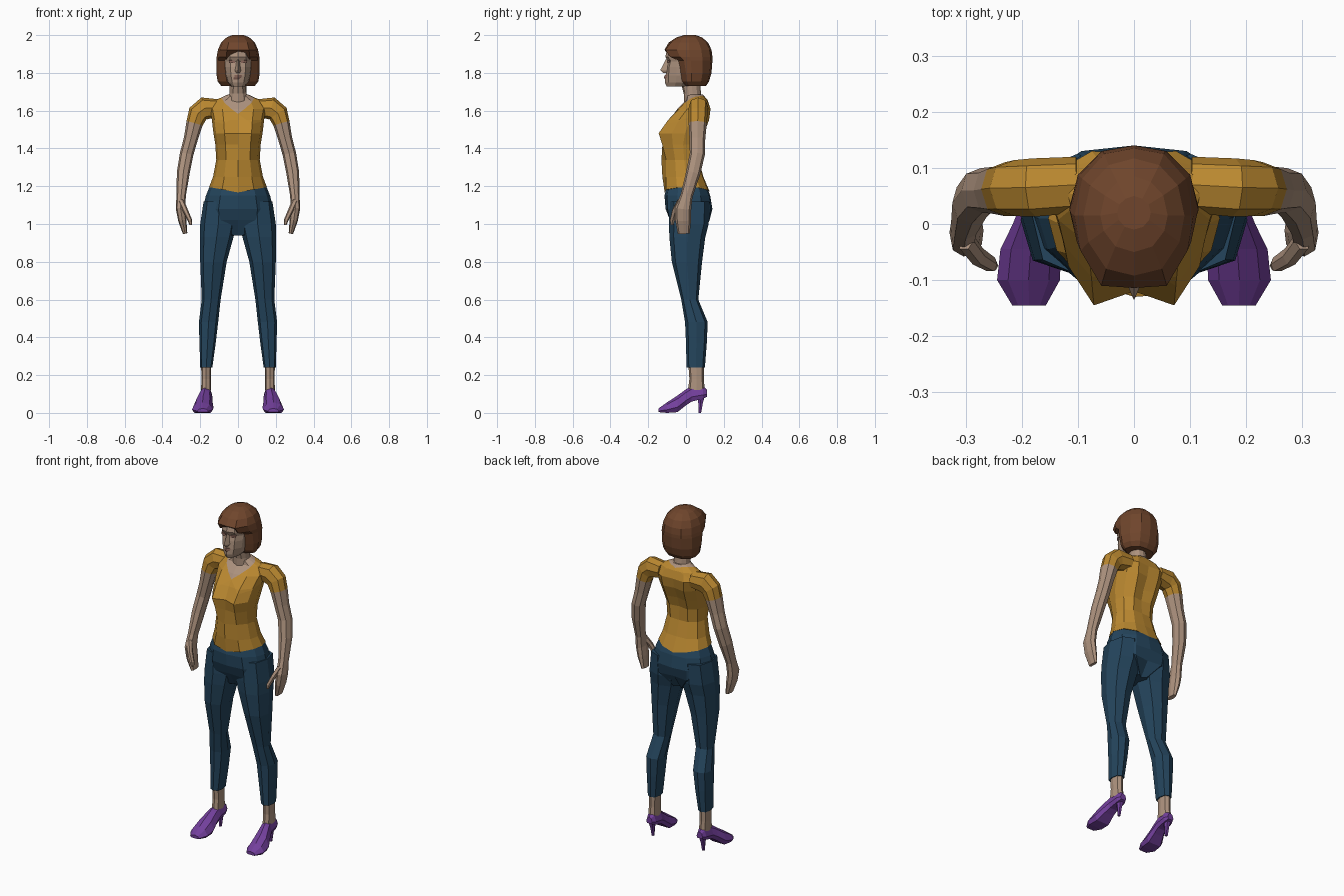
import bpy, bmesh, math
from mathutils import Vector


def mat(name, r, g, b):
    m = bpy.data.materials.new(name)
    m.diffuse_color = (r, g, b, 1)
    return m


SKIN = mat("skin", .42, .29, .21)
SHIRT = mat("mustard", .50, .25, .03)
DENIM = mat("navy", .018, .06, .11)
HAIR = mat("brown", .16, .06, .025)
PURPLE = mat("purple", .17, .05, .33)
LIP = mat("lip", .25, .13, .10)


def loft(name, rings, mats, split=None, mirror=False, edit=None):
    """Skin a list of point rings; segments from index split use the second material."""
    bm = bmesh.new()
    vs = [[bm.verts.new(p) for p in r] for r in rings]
    n = len(vs[0])
    for k in range(len(vs) - 1):
        for i in range(n):
            j = (i + 1) % n
            f = bm.faces.new((vs[k][i], vs[k][j], vs[k + 1][j], vs[k + 1][i]))
            f.material_index = int(split is not None and k >= split)
    bm.faces.new(vs[0])
    bm.faces.new(vs[-1]).material_index = int(split is not None)
    if edit:
        edit(bm)
    bmesh.ops.recalc_face_normals(bm, faces=bm.faces[:])
    me = bpy.data.meshes.new(name)
    bm.to_mesh(me)
    bm.free()
    ob = bpy.data.objects.new(name, me)
    bpy.context.collection.objects.link(ob)
    for m in mats:
        me.materials.append(m)
    if mirror:
        ob.modifiers.new("mirror", 'MIRROR').use_mirror_merge = False
    return ob


def body_ring(z, w, yf, ym, ys, ykm, yk):
    """Symmetric 12-sided section: front centre, front, side, back, back centre."""
    half = [(.55 * w, ym), (.9 * w, (ym + ys) / 2), (w, ys),
            (.87 * w, ys + .6 * (ykm - ys)), (.5 * w, ykm)]
    return ([(0, yf, z)] + [(x, y, z) for x, y in half] + [(0, yk, z)]
            + [(-x, y, z) for x, y in reversed(half)])


def oval(n, p=.8):
    for i in range(n):
        c, s = math.cos(math.tau * i / n), math.sin(math.tau * i / n)
        yield math.copysign(abs(c) ** p, c), math.copysign(abs(s) ** p, s)


def box_ring(z, xi, xo, yf, yb, n=8):
    """Horizontal rounded section given by its bounds."""
    return [((xi + xo) / 2 + c * (xo - xi) / 2, (yf + yb) / 2 + s * (yb - yf) / 2, z)
            for c, s in oval(n)]


def tube(path, n=8):
    """Rings square to a path of (x, y, z, radius across, radius front to back)."""
    pts = [Vector(p[:3]) for p in path]
    out = []
    for i, p in enumerate(path):
        t = (pts[min(i + 1, len(pts) - 1)] - pts[max(i - 1, 0)]).normalized()
        u = Vector((0, 1, 0)).cross(t).normalized()
        v = t.cross(u)
        out.append([pts[i] + u * c * p[3] + v * s * p[4] for c, s in oval(n, .85)])
    return out


# Shirt torso, with dipped hem and V neck cut in skin colour
def shape_torso(bm):
    for v in bm.verts:
        if v.co.z < 1.2:
            v.co.z -= .028 * (1 - abs(v.co.x) / .15)
    start, normals = Vector((0, -.08, 1.575)), [Vector((s * .42, -.5, 1)) for s in (1, -1)]
    for nrm in normals:
        faces = [f for f in bm.faces if f.calc_center_median().z > 1.5]
        geom = faces + list({e for f in faces for e in f.edges}) + list({v for f in faces for v in f.verts})
        bmesh.ops.bisect_plane(bm, geom=geom, plane_co=start, plane_no=nrm)
    for f in bm.faces:
        c = f.calc_center_median()
        x_side = normals[1] if c.x > 0 else normals[0]
        f.material_index = int((c - start).dot(x_side) > 0)


loft("shirt_torso", [body_ring(*r) for r in (
    (1.195, .153, -.113, -.105, .01, .115, .127),
    (1.25, .132, -.125, -.105, .0, .088, .092),
    (1.34, .115, -.13, -.105, -.01, .065, .067),
    (1.42, .12, -.12, -.125, -.015, .072, .063),
    (1.48, .13, -.12, -.145, -.005, .095, .08),
    (1.55, .138, -.088, -.095, .02, .122, .112),
    (1.61, .15, -.045, -.035, .05, .13, .125),
    (1.655, .12, .0, .005, .055, .11, .115),
    (1.685, .055, .0, .01, .045, .085, .09))], [SHIRT, SKIN], edit=shape_torso)

# Neck
loft("neck", [body_ring(*r) for r in (
    (1.64, .058, -.01, .0, .04, .085, .09),
    (1.69, .046, -.012, -.005, .035, .075, .08),
    (1.78, .045, -.035, -.025, .025, .065, .07))], [SKIN])

# Head and face
loft("face", [body_ring(*r) for r in (
    (1.727, .034, -.102, -.092, -.03, .0, .0),
    (1.75, .055, -.112, -.092, -.015, .03, .03),
    (1.785, .067, -.108, -.092, -.01, .05, .05),
    (1.83, .073, -.102, -.09, -.01, .06, .06),
    (1.86, .075, -.096, -.082, -.01, .06, .06),
    (1.885, .076, -.109, -.095, -.01, .06, .06),
    (1.94, .07, -.098, -.085, -.01, .06, .06))], [SKIN])
loft("nose", [[(-.008, -.09, 1.87), (0, -.106, 1.872), (.008, -.09, 1.87)],
              [(-.02, -.09, 1.81), (0, -.136, 1.815), (.02, -.09, 1.81)],
              [(-.016, -.09, 1.80), (0, -.12, 1.80), (.016, -.09, 1.80)]], [SKIN])
loft("lips", [[(-.024, -.096, z), (0, y, z), (.024, -.096, z), (0, -.09, z)]
              for z, y in ((1.766, -.111), (1.776, -.118), (1.788, -.112))], [LIP])
# Eyelids
loft("eye", [[(x, -.088, 1.857), (x, y, 1.852), (x, y, 1.866), (x, -.08, 1.868)]
             for x, y in ((.017, -.097), (.032, -.097), (.048, -.088))], [LIP], mirror=True)

# Bobbed hair with overhanging fringe
loft("hair", [body_ring(*r) for r in (
    (1.73, .088, .0, .0, .035, .10, .105),
    (1.755, .108, -.015, -.02, .03, .115, .122),
    (1.80, .115, -.025, -.03, .03, .125, .135),
    (1.865, .115, -.035, -.045, .025, .13, .14),
    (1.885, .113, -.06, -.085, .02, .13, .14),
    (1.922, .106, -.114, -.11, .015, .125, .135),
    (1.96, .09, -.092, -.08, .015, .105, .117),
    (1.988, .06, -.05, -.04, .015, .075, .085),
    (2.0, .03, -.01, -.005, .02, .045, .05))], [HAIR])

# Arms: sleeve in the first segments, then bare arm and hand
loft("arm", tube((
    (.10, .07, 1.615, .045, .05), (.178, .065, 1.612, .06, .052),
    (.212, .064, 1.585, .054, .05), (.23, .062, 1.533, .044, .048),
    (.25, .06, 1.45, .037, .042), (.272, .06, 1.37, .036, .04),
    (.29, .038, 1.27, .034, .038), (.301, .003, 1.15, .025, .032),
    (.304, -.015, 1.08, .025, .043), (.295, -.015, 1.02, .022, .042),
    (.28, -.012, .95, .012, .032))), [SHIRT, SKIN], split=3, mirror=True)
loft("thumb", tube((
    (.30, -.03, 1.12, .015, .018), (.278, -.058, 1.07, .014, .017),
    (.255, -.072, 1.02, .012, .014), (.249, -.074, .995, .007, .008)), 6), [SKIN], mirror=True)

# Trousers
loft("trouser_hips", [body_ring(*r) for r in (
    (1.205, .148, -.10, -.09, .01, .10, .11),
    (1.15, .17, -.114, -.10, .01, .122, .128),
    (1.08, .187, -.108, -.098, .015, .13, .14),
    (1.02, .18, -.078, -.085, .02, .125, .115),
    (.94, .05, -.03, -.04, .02, .08, .06))], [DENIM])
loft("trouser_leg", [box_ring(*r) for r in (
    (1.12, .02, .182, -.09, .125), (1.0, .008, .2, -.09, .12),
    (.93, .024, .202, -.088, .102), (.8, .06, .2, -.075, .085),
    (.6, .092, .192, -.025, .065), (.48, .105, .207, -.005, .115),
    (.37, .118, .204, .0, .11), (.24, .136, .2, .003, .1))], [DENIM], mirror=True)
loft("ankle", [box_ring(*r) for r in (
    (.26, .142, .195, .012, .095), (.18, .143, .194, .018, .094),
    (.12, .143, .195, .01, .1))], [SKIN], mirror=True)

# High-heeled shoes, lofted from toe to heel
shoe = ((-.145, .187, .03, .004, .024), (-.10, .188, .056, .0, .056),
        (-.045, .184, .054, .004, .092), (.0, .176, .04, .04, .125),
        (.03, .17, .034, .06, .142), (.09, .168, .031, .075, .143),
        (.11, .168, .02, .085, .125))
loft("shoe", [[(x - w, y, b + .3 * (t - b)), (x - .75 * w, y, b), (x + .75 * w, y, b),
               (x + w, y, b + .3 * (t - b)), (x + .65 * w, y, b + .8 * (t - b)),
               (x, y, t), (x - .65 * w, y, b + .8 * (t - b))]
              for y, x, w, b, t in shoe], [PURPLE], mirror=True)
loft("shoe_heel", [box_ring(z, .168 - r, .168 + r, y - r, y + r, 6) for z, y, r in (
    (.1, .08, .026), (.05, .077, .013), (0, .073, .008))], [PURPLE], mirror=True)
